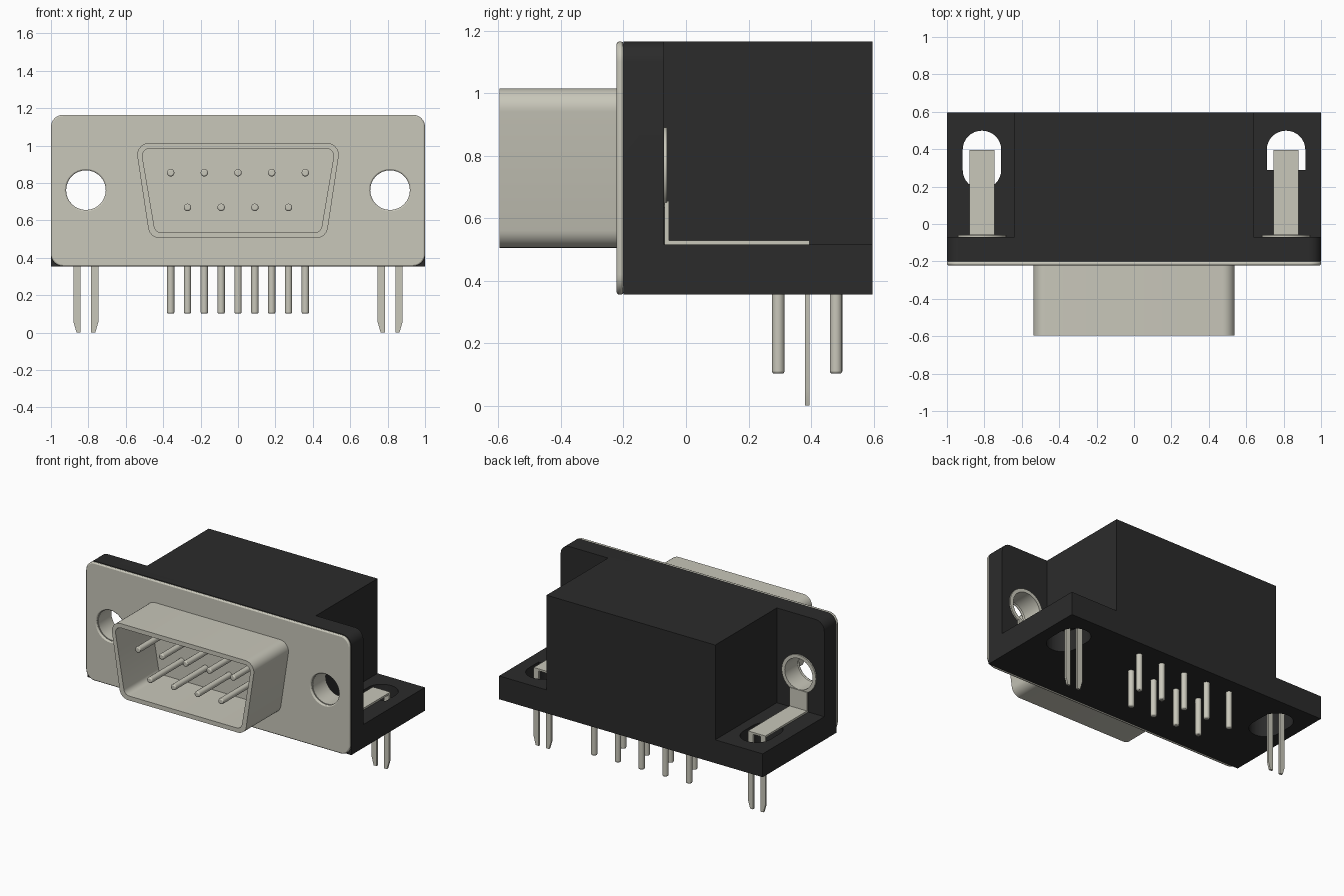
import bpy, bmesh, math
from mathutils import Vector

if "Cube" in bpy.data.objects:
    bpy.data.objects.remove(bpy.data.objects["Cube"], do_unlink=True)


def material(name, rgb):
    m = bpy.data.materials.new(name)
    m.use_nodes = True
    m.diffuse_color = (*rgb, 1)
    m.node_tree.nodes["Principled BSDF"].inputs["Base Color"].default_value = (*rgb, 1)
    return m


METAL = material("warm grey metal", (0.58, 0.57, 0.49))
PLASTIC = material("black plastic", (0.024, 0.024, 0.024))
PLACE = {"y": lambda a, b, d: (a, d, b),
         "z": lambda a, b, d: (a, b, d)}
parts = []


def rounded(points, radii, steps=8):
    """Outline with an arc of the given radius at each corner."""
    out, n = [], len(points)
    for i, r in enumerate(radii):
        p = Vector(points[i])
        if r == 0:
            out.append(p)
            continue
        u = (Vector(points[i - 1]) - p).normalized()
        v = (Vector(points[(i + 1) % n]) - p).normalized()
        half = u.angle(v) / 2
        c = p + (u + v).normalized() * r / math.sin(half)
        a = (p + u * r / math.tan(half) - c).normalized()
        b = (p + v * r / math.tan(half) - c).normalized()
        out += [c + a.slerp(b, k / steps) * r for k in range(steps + 1)]
    return out


def rect(a0, a1, b0, b1):
    return [(a0, b0), (a1, b0), (a1, b1), (a0, b1)]


def circle(a, b, r, n=32):
    return [(a + r * math.cos(2 * math.pi * k / n),
             b + r * math.sin(2 * math.pi * k / n)) for k in range(n)]


def prism(name, outline, axis, lo, hi, mat=METAL, keep=True):
    """Outline extruded along an axis from lo to hi."""
    bm = bmesh.new()
    face = bm.faces.new([bm.verts.new(PLACE[axis](a, b, lo)) for a, b in outline])
    grown = bmesh.ops.extrude_face_region(bm, geom=[face], use_keep_orig=True)["geom"]
    bmesh.ops.translate(bm, vec=PLACE[axis](0, 0, hi - lo),
                        verts=[g for g in grown if isinstance(g, bmesh.types.BMVert)])
    bmesh.ops.recalc_face_normals(bm, faces=bm.faces)
    mesh = bpy.data.meshes.new(name)
    bm.to_mesh(mesh)
    bm.free()
    mesh.materials.append(mat)
    ob = bpy.data.objects.new(name, mesh)
    bpy.context.collection.objects.link(ob)
    if keep:
        parts.append(ob)
    return ob


def cut(target, outline, axis, lo, hi):
    """Remove a prism from the target."""
    tool = prism("cutter", outline, axis, lo, hi, target.data.materials[0], keep=False)
    mod = target.modifiers.new("cut", "BOOLEAN")
    mod.operation, mod.solver, mod.object = "DIFFERENCE", "EXACT", tool
    bpy.context.view_layer.objects.active = target
    bpy.ops.object.modifier_apply(modifier=mod.name)
    bpy.data.objects.remove(tool, do_unlink=True)


def soften(ob, width):
    """Round off the sharp rims of a part."""
    bev = ob.modifiers.new("soft rim", "BEVEL")
    bev.width, bev.segments, bev.limit_method = width, 2, "ANGLE"
    bev.angle_limit = math.radians(60)


BOTTOM, TOP, FOOT = 0.355, 1.165, 0.515
HOLE_X, HOLE_Z = 0.813, 0.762

# Plastic housing: flange, foot and main block
body = prism("housing", rounded(rect(-1, 1, BOTTOM, TOP), (0, 0, 0.065, 0.065)),
             "y", -0.2, 0.597, PLASTIC)
# Metal face plate
plate = prism("face_plate", rounded(rect(-1, 1, BOTTOM, TOP), [0.065] * 4),
              "y", -0.222, -0.2)

for side, s in (("left", 1), ("right", -1)):
    x = s * HOLE_X
    # Side pockets, mounting holes and foot slots
    cut(body, rect(*sorted((s * 0.64, s * 1.1)), FOOT, 1.3), "y", -0.07, 0.7)
    cut(body, circle(x, HOLE_Z, 0.122), "y", -0.3, 0)
    cut(body, rounded(rect(x - 0.103, x + 0.103, 0.187, 0.499), [0.102] * 4),
        "z", 0.3, 0.6)
    cut(plate, circle(x, HOLE_Z, 0.106), "y", -0.3, 0)
    # Collar lining the mounting hole, with a flared rim at the back
    collar = prism(side + "_collar", circle(x, HOLE_Z, 0.122), "y", -0.2, -0.064)
    rim = prism(side + "_collar_rim", circle(x, HOLE_Z, 0.13), "y", -0.07, -0.06)
    for ring in (collar, rim):
        cut(ring, circle(x, HOLE_Z, 0.106), "y", -0.3, 0)
    # Board clip: tab, arm and two pointed prongs
    lo, hi = x - 0.066, x + 0.066
    prism(side + "_clip_tab", rect(lo, hi, FOOT, 0.655), "y", -0.069, -0.055)
    prism(side + "_clip_arm", rect(lo, hi, FOOT, 0.528), "y", -0.069, 0.395)
    for label, d in (("outer", s), ("inner", -s)):
        prism(f"{side}_{label}_prong",
              [(x + d * a, z) for a, z in ((0.028, 0.528), (0.066, 0.528), (0.066, 0.055),
                                           (0.05, 0.0), (0.028, 0.0))], "y", 0.381, 0.395)

# Ledge closing the front of the left slot
prism("left_slot_ledge", rect(HOLE_X - 0.104, HOLE_X + 0.104, 0.185, 0.29),
      "z", 0.5, FOOT, PLASTIC)
soften(plate, 0.008)


# Hollow D-shaped shell
def d_shape(inset, radius):
    top, low, zt, zb = 0.549 - inset, 0.472 - inset, 1.015 - inset, 0.505 + inset
    return rounded([(-low, zb), (low, zb), (top, zt), (-top, zt)], [radius] * 4)


shell = prism("shell", d_shape(0, 0.065), "y", -0.597, -0.215)
cut(shell, d_shape(0.03, 0.04), "y", -0.7, -0.222)

# Contact pins and their solder tails
for row, count, z, y in (("upper", 5, 0.855, 0.48), ("lower", 4, 0.67, 0.295)):
    for i in range(count):
        x = (i - (count - 1) / 2) * 0.18
        soften(prism(f"{row}_contact_{i + 1}", circle(x, z, 0.02, 16),
                     "y", -0.575, -0.215), 0.007)
        soften(prism(f"{row}_tail_{i + 1}", circle(x, y, 0.02, 16),
                     "z", 0.102, 0.37), 0.007)

bpy.ops.object.select_all(action="DESELECT")
for ob in parts:
    ob.select_set(True)
bpy.context.view_layer.objects.active = body
bpy.ops.object.shade_smooth_by_angle(angle=math.radians(30))
